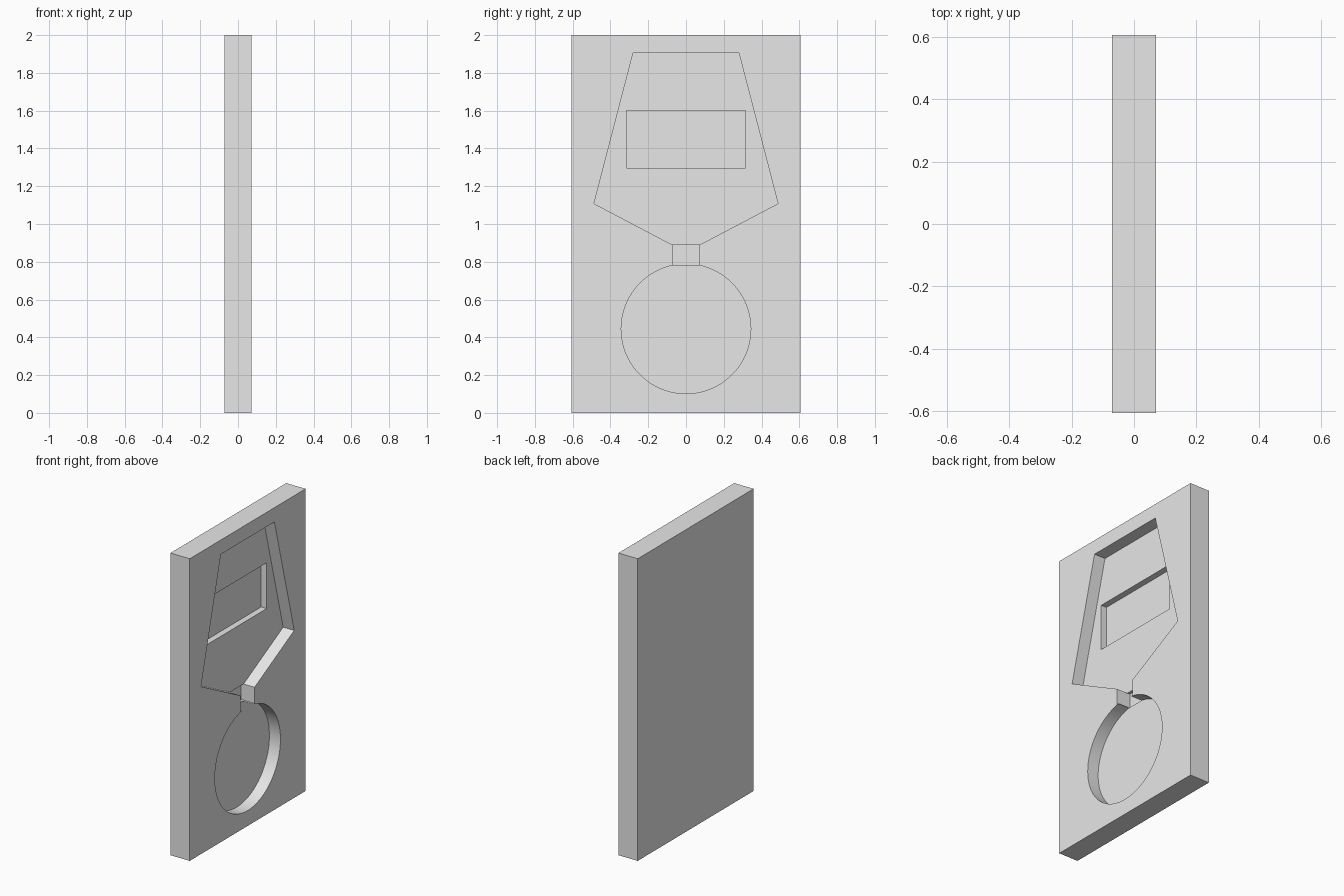
import bpy
import bmesh
import math

if "Cube" in bpy.data.objects:
    bpy.data.objects.remove(bpy.data.objects["Cube"], do_unlink=True)

UNIT = 2 / 99                    # one step of the layout, height = 99 steps
THICK, WIDTH, HEIGHT = 7 * UNIT, 60 * UNIT, 2.0
FACE_X = THICK / 2               # the recessed face looks towards +x

grey = bpy.data.materials.new("plain grey")
grey.use_nodes = True
grey.diffuse_color = (0.8, 0.8, 0.8, 1)
grey.node_tree.nodes["Principled BSDF"].inputs["Base Color"].default_value = grey.diffuse_color


def prism(name, outline, x0, x1):
    """Solid made by extruding a (y, z) outline from x0 to x1."""
    bm = bmesh.new()
    face = bm.faces.new([bm.verts.new((x0, y, z)) for y, z in outline])
    grown = bmesh.ops.extrude_face_region(bm, geom=[face])
    verts = [v for v in grown["geom"] if isinstance(v, bmesh.types.BMVert)]
    bmesh.ops.translate(bm, verts=verts, vec=(x1 - x0, 0, 0))
    bmesh.ops.recalc_face_normals(bm, faces=bm.faces)
    mesh = bpy.data.meshes.new(name)
    bm.to_mesh(mesh)
    bm.free()
    mesh.materials.append(grey)
    obj = bpy.data.objects.new(name, mesh)
    bpy.context.collection.objects.link(obj)
    return obj


def box(half, z0, z1):
    return [(-half, z0), (half, z0), (half, z1), (-half, z1)]


def mirrored(points):
    """Closed outline from its +y half, listed from bottom to top."""
    return points + [(-y, z) for y, z in reversed(points)]


def circle(radius, z, sides=96):
    steps = [math.tau * i / sides for i in range(sides)]
    return [(radius * math.cos(a), z + radius * math.sin(a)) for a in steps]


plate = prism("plate", box(WIDTH / 2, 0, HEIGHT), -FACE_X, FACE_X)

# Pockets: name, outline, depth in steps
shield = mirrored([(0.073, 0.89), (0.487, 1.108), (0.28, 1.905)])
pockets = [
    ("shield_pocket", shield, 4),
    ("round_pocket", circle(0.343, 0.445), 4),
    ("neck_pocket", box(0.0725, 0.783, 0.891), 5),
    ("window_pocket", box(0.315, 1.297, 1.6), 6),
]

bpy.context.view_layer.objects.active = plate
for name, outline, depth in pockets:
    cutter = prism(name, outline, FACE_X - depth * UNIT, FACE_X + 0.1)
    cutter.hide_render = True
    cut = plate.modifiers.new(name, "BOOLEAN")
    cut.operation = "DIFFERENCE"
    cut.solver = "EXACT"
    cut.object = cutter
    bpy.ops.object.modifier_apply(modifier=cut.name)
    bpy.data.objects.remove(cutter, do_unlink=True)

# Smooth the round wall, keep every other edge crisp
bpy.ops.object.select_all(action="DESELECT")
plate.select_set(True)
bpy.ops.object.shade_smooth_by_angle(angle=math.radians(25))
